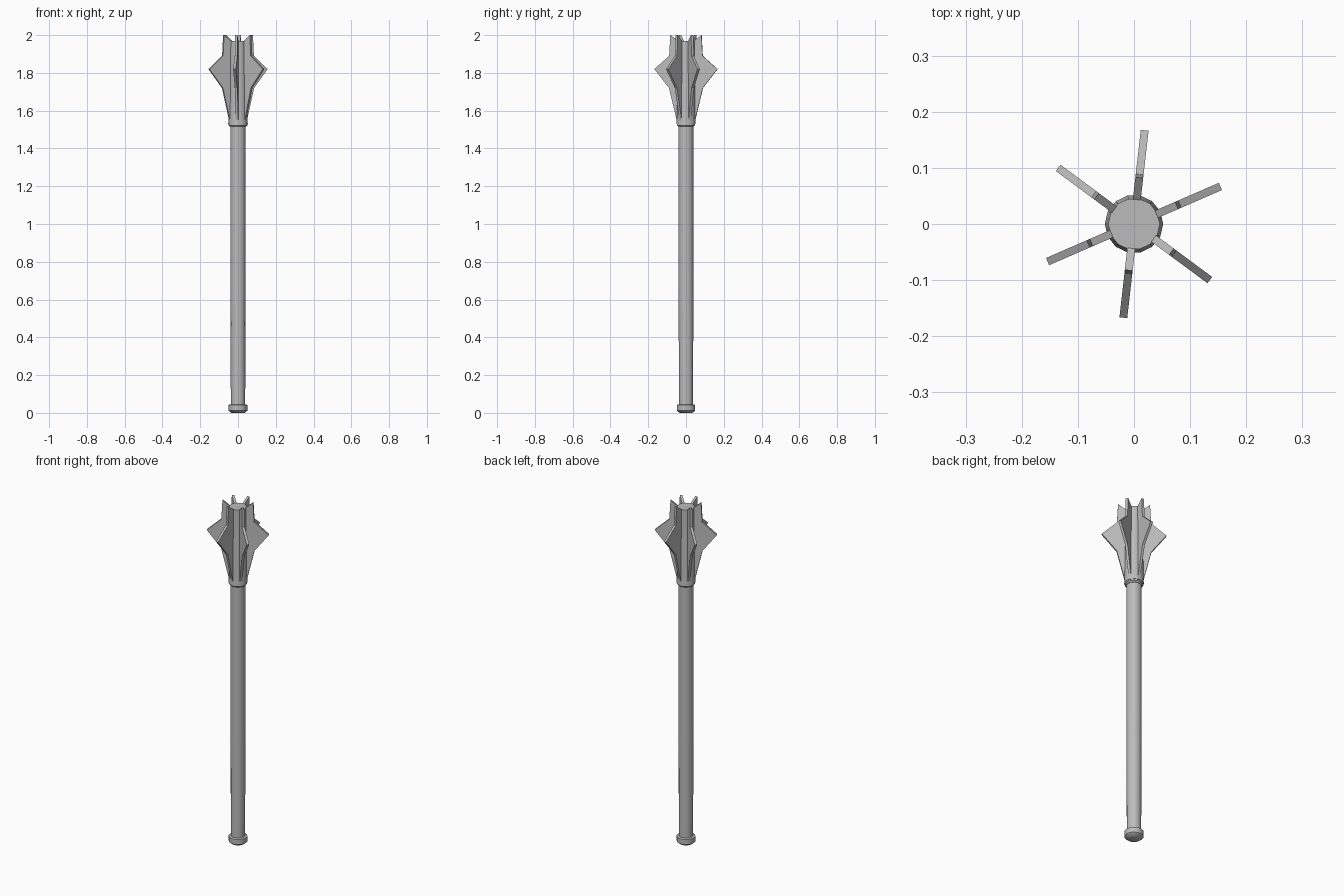
import bpy, bmesh, math
from mathutils import Matrix

cube = bpy.data.objects.get("Cube")
if cube:
    bpy.data.objects.remove(cube, do_unlink=True)

steel = bpy.data.materials.new("grey steel")
steel.use_nodes = True
GREY = (0.5, 0.5, 0.5, 1)
steel.diffuse_color = GREY
steel.node_tree.nodes["Principled BSDF"].inputs["Base Color"].default_value = GREY


def finish(name, bm, smooth):
    """Turn a bmesh into a named, shaded object."""
    bmesh.ops.recalc_face_normals(bm, faces=bm.faces)
    mesh = bpy.data.meshes.new(name)
    bm.to_mesh(mesh)
    bm.free()
    mesh.materials.append(steel)
    obj = bpy.data.objects.new(name, mesh)
    bpy.context.collection.objects.link(obj)
    if smooth:
        bpy.ops.object.select_all(action="DESELECT")
        obj.select_set(True)
        bpy.context.view_layer.objects.active = obj
        bpy.ops.object.shade_smooth_by_angle(angle=math.radians(40))


def lathe(name, profile, sides=14):
    """Stack rings of (radius, height) and cap both ends."""
    bm = bmesh.new()
    rings = []
    for r, z in profile:
        angles = [math.tau * i / sides for i in range(sides)]
        rings.append([bm.verts.new((r * math.cos(a), r * math.sin(a), z)) for a in angles])
    for low, high in zip(rings, rings[1:]):
        for i in range(sides):
            j = (i + 1) % sides
            bm.faces.new((low[i], low[j], high[j], high[i]))
    bm.faces.new(rings[0])
    bm.faces.new(rings[-1])
    finish(name, bm, True)


# Handle: pommel cap and long shaft
lathe("pommel", [(0.035, 0), (0.05, 0.012), (0.05, 0.042), (0.04, 0.045)])
lathe("shaft", [(0.038, 0.03), (0.041, 0.8), (0.041, 1.54)])

# Head: collar and slightly tapering core
lathe("collar", [(0.042, 1.515), (0.049, 1.522), (0.049, 1.535)])
lathe("head_core", [(0.052, 1.53), (0.05, 1.56), (0.046, 1.97)])

# Six pointed flanges around the core
FLANGE = [(0.035, 1.55), (0.049, 1.55), (0.09, 1.72), (0.168, 1.82),
          (0.089, 1.89), (0.083, 2.0), (0.037, 1.965)]
THICK = 0.014
for k in range(6):
    bm = bmesh.new()
    face = bm.faces.new([bm.verts.new((r, -THICK / 2, z)) for r, z in FLANGE])
    side = bmesh.ops.extrude_face_region(bm, geom=[face])
    moved = [v for v in side["geom"] if isinstance(v, bmesh.types.BMVert)]
    bmesh.ops.translate(bm, verts=moved, vec=(0, THICK, 0))
    turn = Matrix.Rotation(math.radians(23.5 + 60 * k), 4, "Z")
    bmesh.ops.transform(bm, matrix=turn, verts=bm.verts)
    finish(f"flange_{k + 1}", bm, False)
